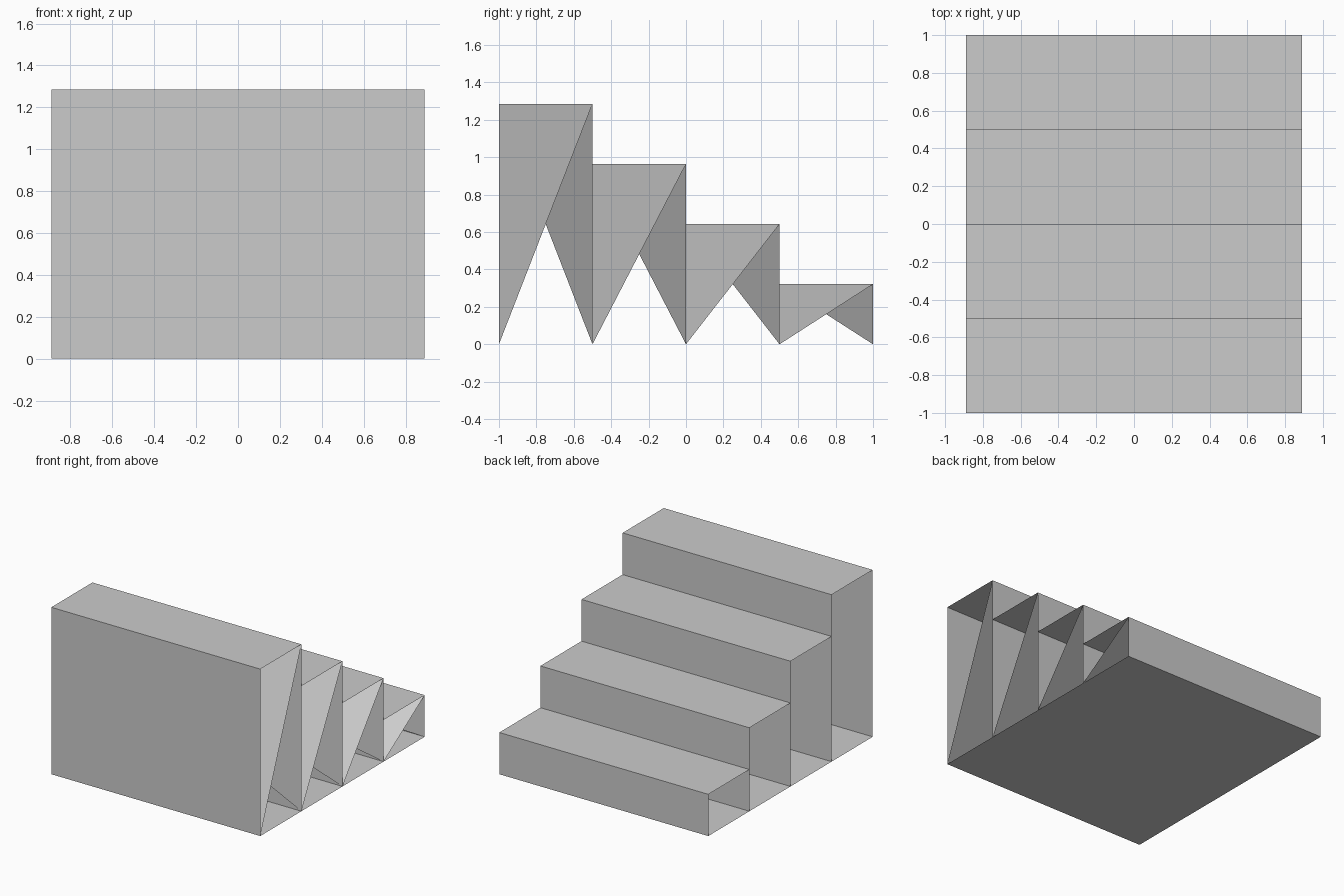
import bpy

if "Cube" in bpy.data.objects:
    bpy.data.objects.remove(bpy.data.objects["Cube"])

W = 0.89       # half width
RISE = 0.3213  # height of one step
RUN = 0.5      # depth of one step


def make_step(index):
    y0 = -1 + index * RUN
    y1 = y0 + RUN
    h = RISE * (4 - index)
    # left profile then right profile: front bottom, back bottom, back top, front top
    profile = [(y0, 0), (y1, 0), (y1, h), (y0, h)]
    verts = [(x, y, z) for x in (-W, W) for y, z in profile]
    faces = [
        (0, 1, 5, 4),  # floor
        (1, 2, 6, 5),  # back riser
        (2, 3, 7, 6),  # tread
        (3, 0, 4, 7),  # front wall
        # folded right side leaning in to the far top corner; left side is open
        (4, 6, 3),
        (5, 6, 3),
    ]
    mesh = bpy.data.meshes.new(f"step_{index + 1}")
    mesh.from_pydata(verts, [], faces)
    mesh.update()
    obj = bpy.data.objects.new(f"step_{index + 1}", mesh)
    bpy.context.collection.objects.link(obj)


# Four hollow steps, tallest at the front
for i in range(4):
    make_step(i)
